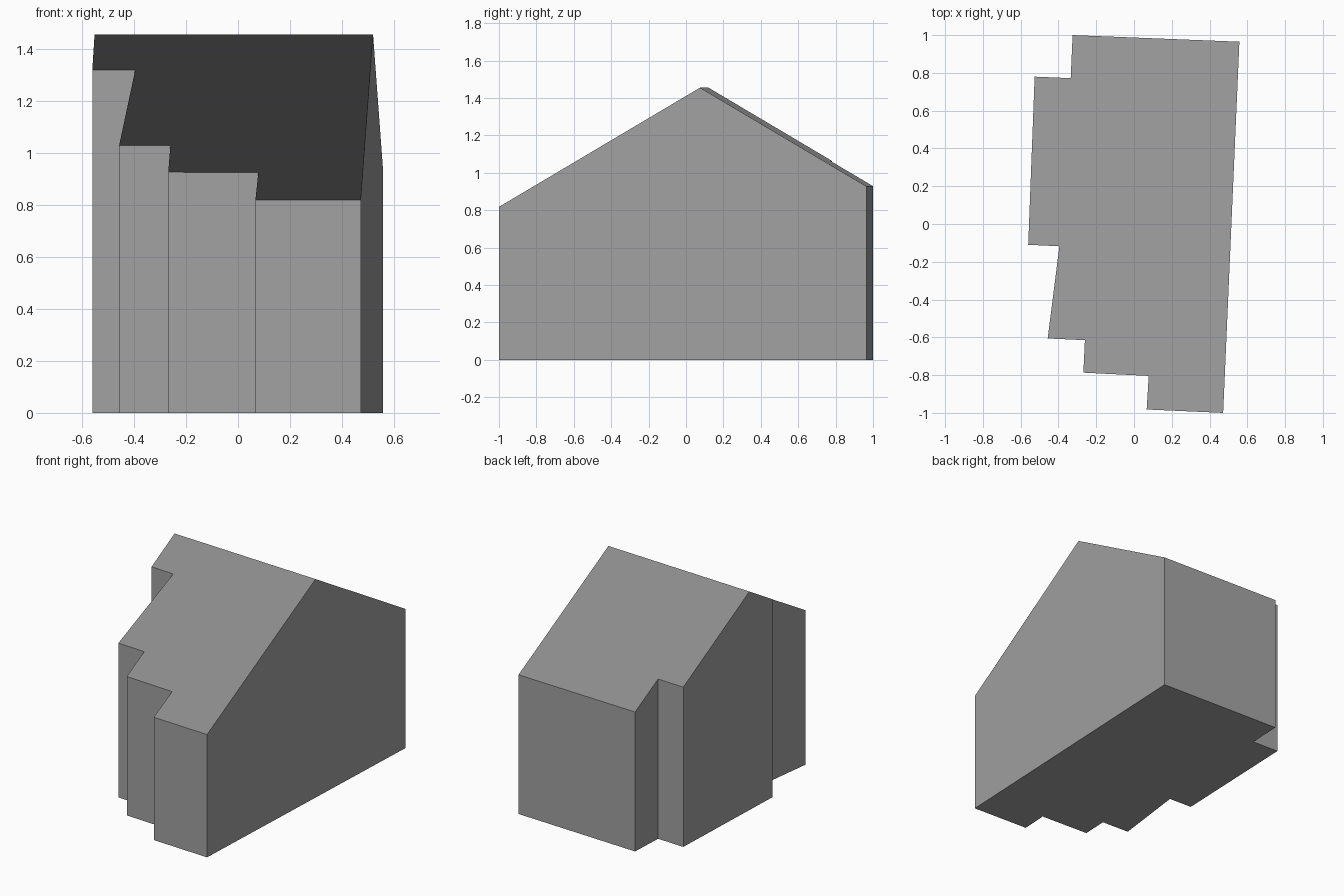
import bpy
import bmesh
from mathutils import Vector

cube = bpy.data.objects.get("Cube")
if cube:
    bpy.data.objects.remove(cube, do_unlink=True)

# Single flat colour
grey = bpy.data.materials.new("plain grey")
grey.use_nodes = True
colour = (0.36, 0.36, 0.36, 1)
grey.diffuse_color = colour
grey.node_tree.nodes["Principled BSDF"].inputs["Base Color"].default_value = colour

# Stepped footprint, counter-clockwise from the front left corner
footprint = [(0.472, -1.0), (0.558, 0.965), (-0.325, 1.0), (-0.335, 0.772),
             (-0.526, 0.78), (-0.56, -0.11), (-0.395, -0.118), (-0.457, -0.606),
             (-0.26, -0.615), (-0.268, -0.787), (0.078, -0.804), (0.067, -0.982)]

# Ridge line and roof pitch
RIDGE_Y, RIDGE_SKEW = 0.0967, -0.0423
RIDGE_Z, PITCH = 1.455, 0.592


def roof_height(x, y):
    return RIDGE_Z - PITCH * abs(y - RIDGE_Y - RIDGE_SKEW * x)


# Floor, split along the ridge
bm = bmesh.new()
bm.faces.new([bm.verts.new((x, y, 0)) for x, y in footprint])
bmesh.ops.bisect_plane(bm, geom=bm.verts[:] + bm.edges[:] + bm.faces[:],
                       plane_co=Vector((0, RIDGE_Y, 0)),
                       plane_no=Vector((-RIDGE_SKEW, 1, 0)))

# Walls raised to the two roof slopes
raised = bmesh.ops.extrude_face_region(bm, geom=bm.faces[:], use_keep_orig=True)
for item in raised["geom"]:
    if isinstance(item, bmesh.types.BMVert):
        item.co.z = roof_height(item.co.x, item.co.y)

# Merge the flat pieces of each wall and the floor
bmesh.ops.dissolve_limit(bm, angle_limit=0.01, verts=bm.verts[:], edges=bm.edges[:])
bmesh.ops.recalc_face_normals(bm, faces=bm.faces[:])

mesh = bpy.data.meshes.new("gabled_building")
bm.to_mesh(mesh)
bm.free()
mesh.materials.append(grey)
building = bpy.data.objects.new("gabled_building", mesh)
bpy.context.collection.objects.link(building)
